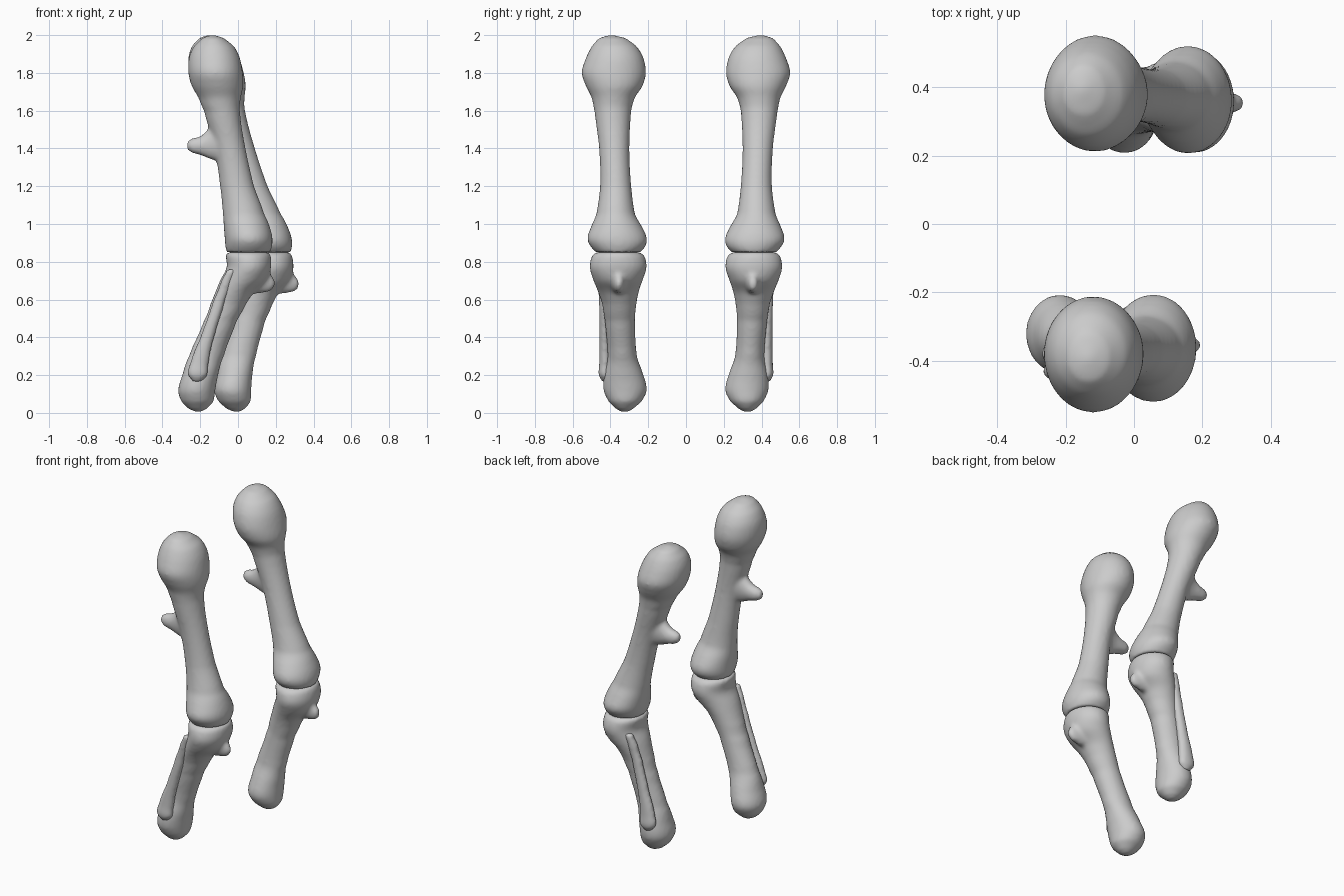
import bpy, bmesh, math

SEG = 32


def smooth_rows(rows, n=4):
    """Catmull-Rom interpolation between cross-section rows."""
    out = []
    for i in range(len(rows) - 1):
        p0, p1, p2 = rows[max(i - 1, 0)], rows[i], rows[i + 1]
        p3 = rows[min(i + 2, len(rows) - 1)]
        for s in range(n):
            t = s / n
            out.append([0.5 * (2 * b + (c - a) * t + (2 * a - 5 * b + 4 * c - d) * t * t
                               + (3 * b - a - 3 * c + d) * t ** 3)
                        for a, b, c, d in zip(p0, p1, p2, p3)])
        # keep row positions monotonic
        for s in range(n):
            out[-n + s][0] = p1[0] + (p2[0] - p1[0]) * s / n
    return out + [list(rows[-1])]


def loft(bm, rows, axis='z'):
    """Elliptical loft; each row is (position, u_min, u_max, v_min, v_max)."""
    rings = []
    for w, u0, u1, v0, v1 in smooth_rows(rows):
        ring = []
        for k in range(SEG):
            a = 2 * math.pi * k / SEG
            u = (u0 + u1) / 2 + (u1 - u0) / 2 * math.cos(a)
            v = (v0 + v1) / 2 + (v1 - v0) / 2 * math.sin(a)
            ring.append(bm.verts.new((u, v, w) if axis == 'z' else (w, u, v)))
        rings.append(ring)
    faces = [bm.faces.new(rings[0]), bm.faces.new(rings[-1][::-1])]
    for a, b in zip(rings, rings[1:]):
        for k in range(SEG):
            j = (k + 1) % SEG
            faces.append(bm.faces.new((a[k], b[k], b[j], a[j])))
    bmesh.ops.recalc_face_normals(bm, faces=faces)


def make_bone(name, lofts, side, lean):
    bm = bmesh.new()
    for rows, axis in lofts:
        loft(bm, rows, axis)
    for v in bm.verts:  # mirror to its side and lean the leg from the hip
        v.co.x += lean * (1.85 - v.co.z)
        v.co.y *= side
    if side < 0:
        bmesh.ops.reverse_faces(bm, faces=bm.faces[:])
    me = bpy.data.meshes.new(name)
    bm.to_mesh(me)
    bm.free()
    ob = bpy.data.objects.new(name, me)
    bpy.context.collection.objects.link(ob)
    # fuse the lofts into one organic surface
    rm = ob.modifiers.new("fuse", 'REMESH')
    rm.mode = 'VOXEL'
    rm.voxel_size = 0.012
    rm.use_smooth_shade = True
    sm = ob.modifiers.new("soften", 'SMOOTH')
    sm.factor = 0.5
    sm.iterations = 5
    return ob


# thigh bone: ball head, shaft, knee end
THIGH = [
    (2.0, -.15, -.12, .38, .41), (1.985, -.19, -.075, .32, .46),
    (1.94, -.235, -.02, .26, .50), (1.88, -.26, .01, .225, .53),
    (1.80, -.263, .025, .212, .553), (1.73, -.245, .028, .23, .53),
    (1.67, -.21, .015, .27, .50), (1.60, -.18, .01, .29, .485),
    (1.40, -.125, .04, .30, .46), (1.20, -.095, .085, .29, .455),
    (1.05, -.08, .14, .27, .475), (.98, -.075, .17, .23, .505),
    (.92, -.07, .183, .206, .523), (.88, -.067, .18, .215, .505),
    (.85, -.06, .17, .24, .48)]
# knob on the thigh shaft
KNOB = [
    (-.04, .31, .45, 1.31, 1.58), (-.10, .32, .44, 1.33, 1.57),
    (-.15, .335, .425, 1.345, 1.51), (-.20, .34, .42, 1.365, 1.465),
    (-.24, .345, .415, 1.375, 1.455), (-.265, .36, .40, 1.39, 1.44),
    (-.272, .37, .39, 1.405, 1.425)]
# shin bone: knee plate, shaft, ankle ball
SHIN = [
    (.85, -.06, .165, .24, .48), (.83, -.065, .175, .218, .50),
    (.77, -.06, .175, .208, .51), (.70, -.095, .15, .23, .49),
    (.64, -.12, .085, .25, .465), (.58, -.145, .045, .262, .445),
    (.49, -.18, -.005, .27, .43), (.30, -.26, -.075, .26, .415),
    (.20, -.295, -.105, .225, .435), (.12, -.317, -.12, .207, .437),
    (.06, -.30, -.13, .235, .41), (.02, -.26, -.165, .28, .37),
    (.005, -.225, -.195, .305, .345)]
# small ridge below the knee
RIDGE = [
    (.08, .30, .41, .63, .82), (.13, .315, .395, .635, .79),
    (.16, .325, .385, .64, .75), (.185, .335, .375, .655, .72),
    (.195, .345, .365, .675, .70)]
# slim outer shin bone
SLIM = [
    (.76, -.06, -.01, .43, .48), (.70, -.09, -.03, .418, .472),
    (.60, -.13, -.065, .408, .462), (.40, -.20, -.125, .403, .458),
    (.26, -.255, -.155, .398, .46), (.20, -.267, -.16, .40, .463),
    (.165, -.24, -.19, .41, .445)]

for label, side, lean in (("front", -1, 0.0), ("back", 1, 0.11)):
    make_bone(label + "_thigh_bone", [(THIGH, 'z'), (KNOB, 'x')], side, lean)
    make_bone(label + "_shin_bone", [(SHIN, 'z'), (RIDGE, 'x')], side, lean)
    make_bone(label + "_slim_shin_bone", [(SLIM, 'z')], side, lean)
